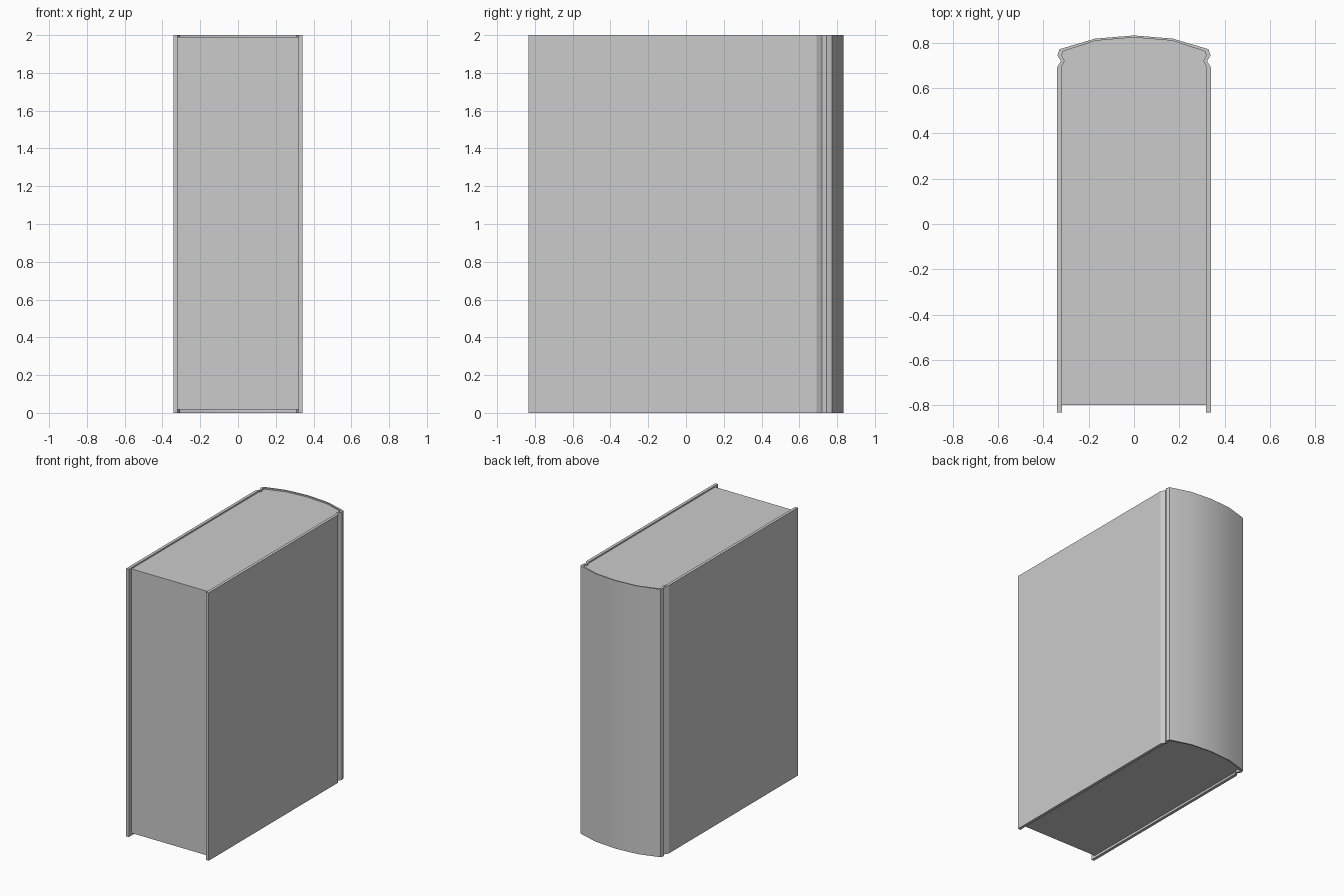
import bpy, bmesh

if "Cube" in bpy.data.objects:
    bpy.data.objects.remove(bpy.data.objects["Cube"])


def mirrored(half):
    """Right half (front to spine centre) -> full outline, right to left."""
    return half + [(-x, y) for x, y in reversed(half[:-1])]


def make_object(name, bm):
    bmesh.ops.recalc_face_normals(bm, faces=bm.faces)
    mesh = bpy.data.meshes.new(name)
    bm.to_mesh(mesh)
    bm.free()
    obj = bpy.data.objects.new(name, mesh)
    bpy.context.collection.objects.link(obj)
    bpy.context.view_layer.objects.active = obj
    bpy.ops.object.select_all(action='DESELECT')
    obj.select_set(True)
    bpy.ops.object.shade_smooth_by_angle(angle=0.5)
    return obj


# Cross-sections: board, hinge groove, rounded spine
outer = mirrored([(0.341, -0.833), (0.341, 0.69), (0.323, 0.72), (0.338, 0.745),
                  (0.329, 0.772), (0.172, 0.819), (0, 0.833)])
inner = mirrored([(0.319, -0.833), (0.319, 0.697), (0.306, 0.722), (0.319, 0.742),
                  (0.315, 0.762), (0.168, 0.81), (0, 0.824)])

# Cover: closed strip between both outlines, full height
bm = bmesh.new()
rings = [[[bm.verts.new((x, y, z)) for x, y in line] for line in (outer, inner)]
         for z in (0, 2)]
(o0, i0), (o1, i1) = rings
for a, b in ((o0, o1), (i0, i1), (o0, i0), (o1, i1)):
    for k in range(len(a) - 1):
        bm.faces.new((a[k], a[k + 1], b[k + 1], b[k]))
for k in (0, -1):
    bm.faces.new((o0[k], i0[k], i1[k], o1[k]))
make_object("cover", bm)

# Page block: fills the cover, set in from the edges
bm = bmesh.new()
pages = [(x, max(y, -0.8)) for x, y in inner]
base = bm.faces.new([bm.verts.new((x, y, 0.018)) for x, y in pages])
top = bmesh.ops.extrude_face_region(bm, geom=[base])["geom"]
bmesh.ops.translate(bm, vec=(0, 0, 1.972),
                    verts=[v for v in top if isinstance(v, bmesh.types.BMVert)])
make_object("page_block", bm)
